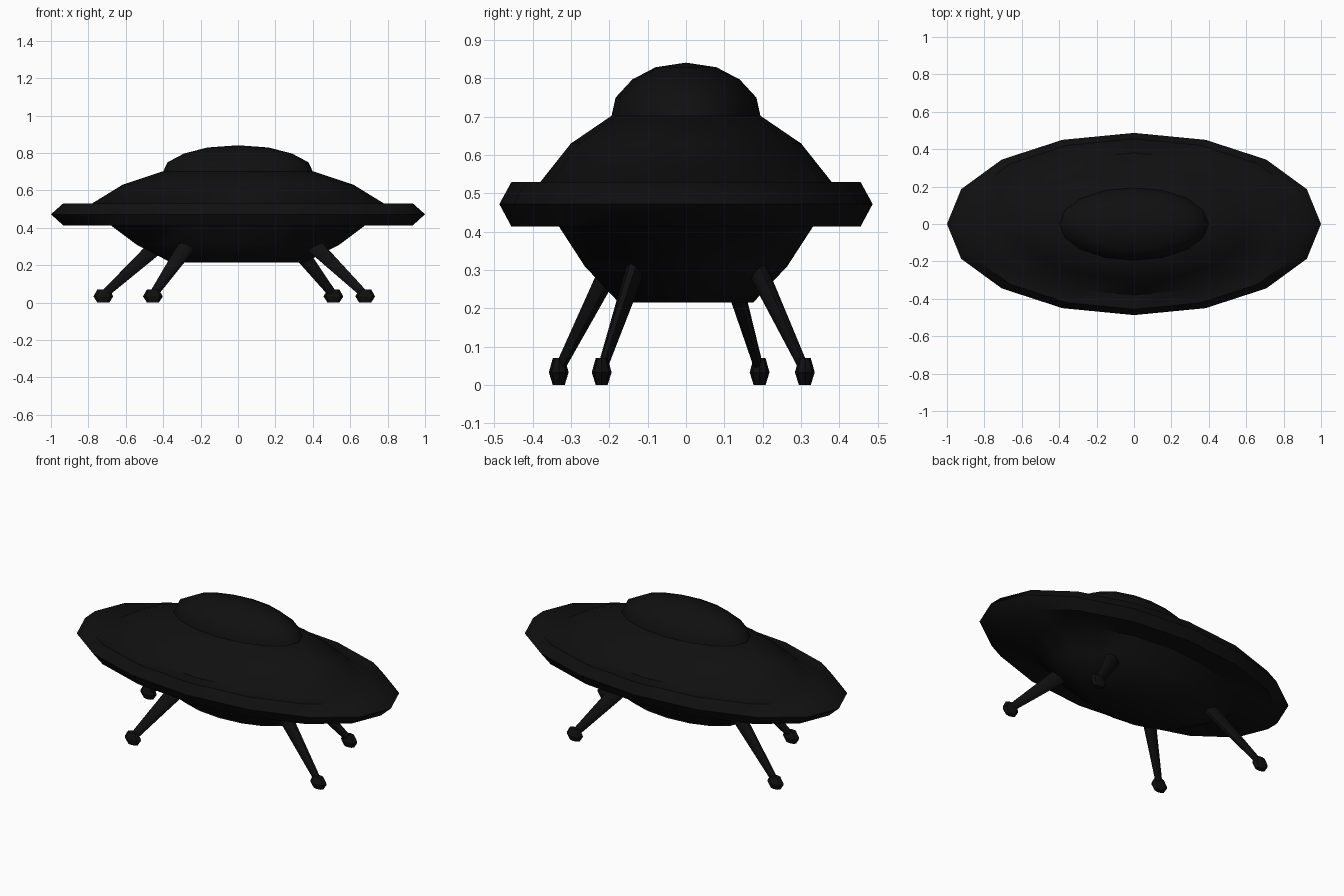
import bpy, bmesh, math
from mathutils import Vector

if "Cube" in bpy.data.objects:
    bpy.data.objects.remove(bpy.data.objects["Cube"])

SQUASH = 0.487  # the whole craft is squeezed along y

black = bpy.data.materials.new("matt black")
black.diffuse_color = (0.005, 0.005, 0.005, 1)
black.use_nodes = True
black.node_tree.nodes["Principled BSDF"].inputs["Base Color"].default_value = black.diffuse_color


def finish(name, bm, angle):
    for v in bm.verts:
        v.co.y *= SQUASH
    bmesh.ops.recalc_face_normals(bm, faces=bm.faces)
    me = bpy.data.meshes.new(name)
    bm.to_mesh(me)
    bm.free()
    ob = bpy.data.objects.new(name, me)
    bpy.context.collection.objects.link(ob)
    me.materials.append(black)
    bpy.ops.object.select_all(action='DESELECT')
    ob.select_set(True)
    bpy.context.view_layer.objects.active = ob
    bpy.ops.object.shade_smooth_by_angle(angle=math.radians(angle))
    return ob


def skin(bm, centres, radii, sides, u, v):
    """Closed tube through rings of the given centres and radii."""
    rings = []
    for c, r in zip(centres, radii):
        rings.append([bm.verts.new(Vector(c)
                      + u * (r * math.cos(2 * math.pi * i / sides))
                      + v * (r * math.sin(2 * math.pi * i / sides)))
                      for i in range(sides)])
    for a, b in zip(rings, rings[1:]):
        for i in range(sides):
            j = (i + 1) % sides
            bm.faces.new((a[i], a[j], b[j], b[i]))
    bm.faces.new(rings[0])
    bm.faces.new(rings[-1])
    return rings


X, Y = Vector((1, 0, 0)), Vector((0, 1, 0))


def lathe(name, profile, sides, angle, at=(0, 0), peak=None):
    bm = bmesh.new()
    rings = skin(bm, [(at[0], at[1], z) for r, z in profile],
                 [r for r, z in profile], sides, X, Y)
    if peak:
        top = [f for f in bm.faces if set(f.verts) == set(rings[-1])]
        res = bmesh.ops.poke(bm, faces=top)
        res['verts'][0].co.z = peak
    return finish(name, bm, angle)


# Saucer body with its bevelled rim
lathe("saucer_hull", [(0.36, 0.215), (0.543, 0.31), (0.68, 0.413), (0.935, 0.413),
                      (1.0, 0.472), (0.935, 0.53), (0.78, 0.53), (0.617, 0.63),
                      (0.40, 0.702)], 16, 50)

# Cockpit dome
lathe("cockpit_dome", [(0.40, 0.70), (0.377, 0.75), (0.288, 0.797), (0.163, 0.829)],
      16, 50, peak=0.841)

# Four splayed landing legs with faceted feet
feet = {"front_right": (0.68, -0.22), "back_right": (0.51, 0.31),
        "front_left": (-0.455, -0.332), "back_left": (-0.72, 0.192)}
for name, (x, y) in feet.items():
    y /= SQUASH
    low, high = Vector((x, y, 0.04)), Vector((x * 0.59, y * 0.59, 0.31))
    axis = (high - low).normalized()
    u = axis.cross(Vector((0, 0, 1))).normalized()
    bm = bmesh.new()
    skin(bm, [low, high], [0.022, 0.046], 8, u, axis.cross(u))
    finish(name + "_leg", bm, 50)
    lathe(name + "_foot", [(0.032, 0.0), (0.053, 0.033), (0.032, 0.07)], 8, 30, (x, y))
